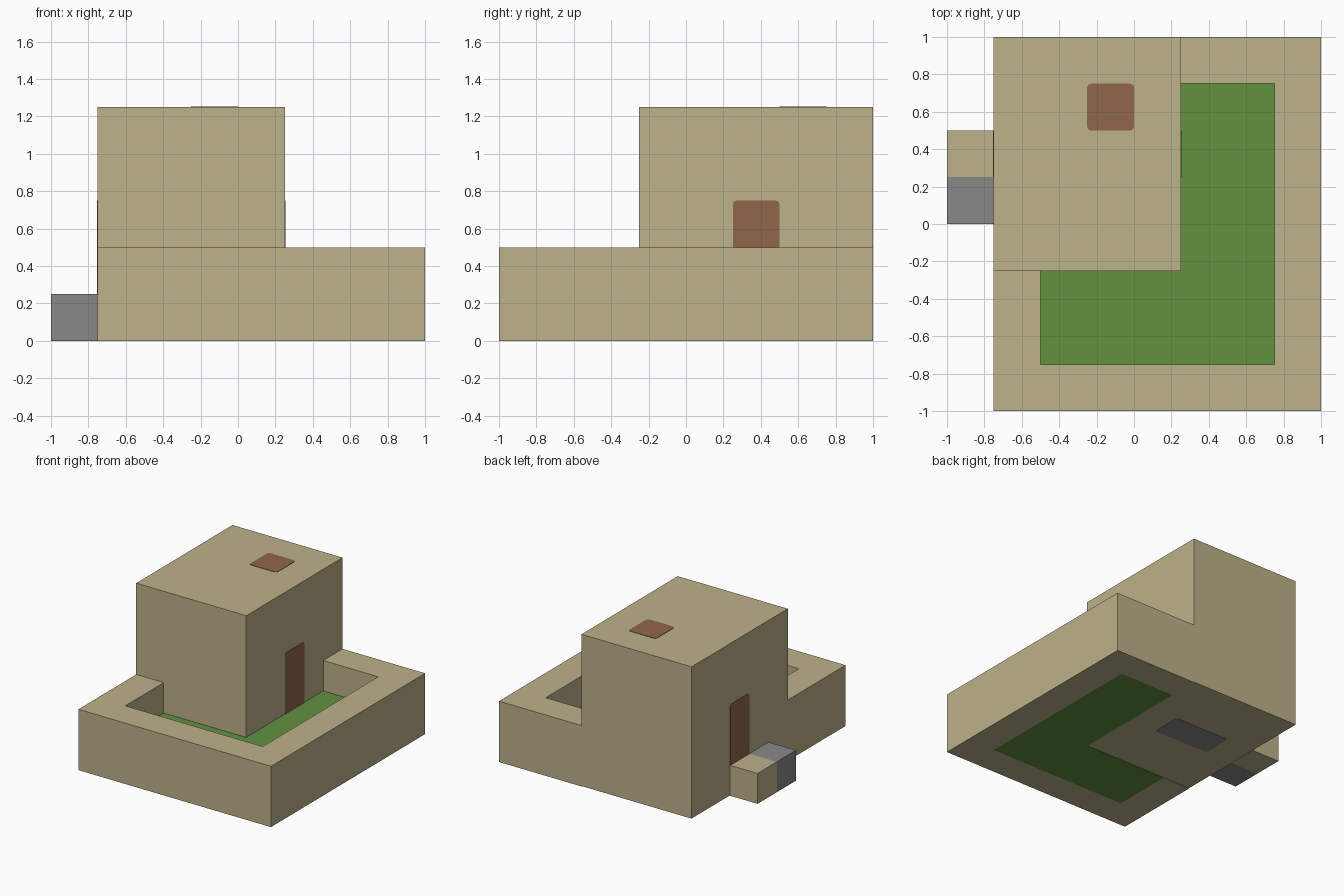
import bpy, bmesh
from mathutils import Vector

if "Cube" in bpy.data.objects:
    bpy.data.objects.remove(bpy.data.objects["Cube"], do_unlink=True)


def material(name, colour):
    mat = bpy.data.materials.new(name)
    mat.use_nodes = True
    mat.diffuse_color = (*colour, 1)
    mat.node_tree.nodes["Principled BSDF"].inputs["Base Color"].default_value = (*colour, 1)
    return mat


SAND = material("sandstone", (0.51, 0.445, 0.255))
GRASS = material("grass green", (0.122, 0.283, 0.051))
WOOD = material("wood brown", (0.283, 0.133, 0.07))
STONE = material("stone grey", (0.246, 0.246, 0.246))


def finish(name, bm, mat):
    bmesh.ops.recalc_face_normals(bm, faces=bm.faces)
    mesh = bpy.data.meshes.new(name)
    bm.to_mesh(mesh)
    bm.free()
    mesh.materials.append(mat)
    obj = bpy.data.objects.new(name, mesh)
    bpy.context.collection.objects.link(obj)
    return obj


def prism(name, outline, bottom, top, mat):
    """Extrude a plan outline from bottom to top."""
    bm = bmesh.new()
    base = bm.faces.new([bm.verts.new((x, y, bottom)) for x, y in outline])
    new = bmesh.ops.extrude_face_region(bm, geom=[base], use_keep_orig=True)["geom"]
    for v in new:
        if isinstance(v, bmesh.types.BMVert):
            v.co.z = top
    return finish(name, bm, mat)


def box(name, low, high, mat, thin_axis=None, square_foot=False):
    """Box between two corners; a thin axis rounds the corners of a plate."""
    low, high = Vector(low), Vector(high)
    bm = bmesh.new()
    bmesh.ops.create_cube(bm, size=1)
    for v in bm.verts:
        v.co = (low + high) / 2 + v.co * (high - low)
    if thin_axis is not None:
        middle = (low.z + high.z) / 2
        corners = []
        for e in bm.edges:
            a, b = (v.co for v in e.verts)
            along = abs((a - b)[thin_axis]) > 1e-5 and (a - b).length < 0.05
            if along and not (square_foot and a.z < middle):
                corners.append(e)
        bmesh.ops.bevel(bm, geom=corners, offset=0.02, segments=2,
                        profile=0.5, affect='EDGES')
    return finish(name, bm, mat)


T = 0.003  # plate thickness

# House and the courtyard wall that wraps around it
box("house", (-0.75, -0.25, T), (0.25, 1, 1.25), SAND)
prism("courtyard_wall",
      [(-0.75, -0.25), (-0.75, -1), (1, -1), (1, 1), (0.25, 1), (0.25, 0.75),
       (0.75, 0.75), (0.75, -0.75), (-0.5, -0.75), (-0.5, -0.25)],
      0, 0.5, SAND)

# Sunken lawn
prism("lawn",
      [(-0.5, -0.75), (0.75, -0.75), (0.75, 0.75), (0.25, 0.75),
       (0.25, -0.25), (-0.5, -0.25)],
      0, 0.25, GRASS)

# Doorstep on the outer side
box("doorstep_landing", (-1, 0.25, 0), (-0.75, 0.5, 0.25), SAND)
box("doorstep_stone", (-1, 0, 0), (-0.75, 0.25, 0.25), STONE)

# Doors on both sides of the house
for name, x in (("street_door", -0.75), ("courtyard_door", 0.25)):
    box(name, (x - T, 0.25, 0.25), (x + T, 0.5, 0.75), WOOD, 0, True)

# Roof hatch and the stone slab under the house
box("roof_hatch", (-0.25, 0.5, 1.25 - T), (0, 0.75, 1.25 + T), WOOD, 2)
box("floor_slab", (-0.5, 0.25, 0), (0, 0.5, 2 * T), STONE, 2)
